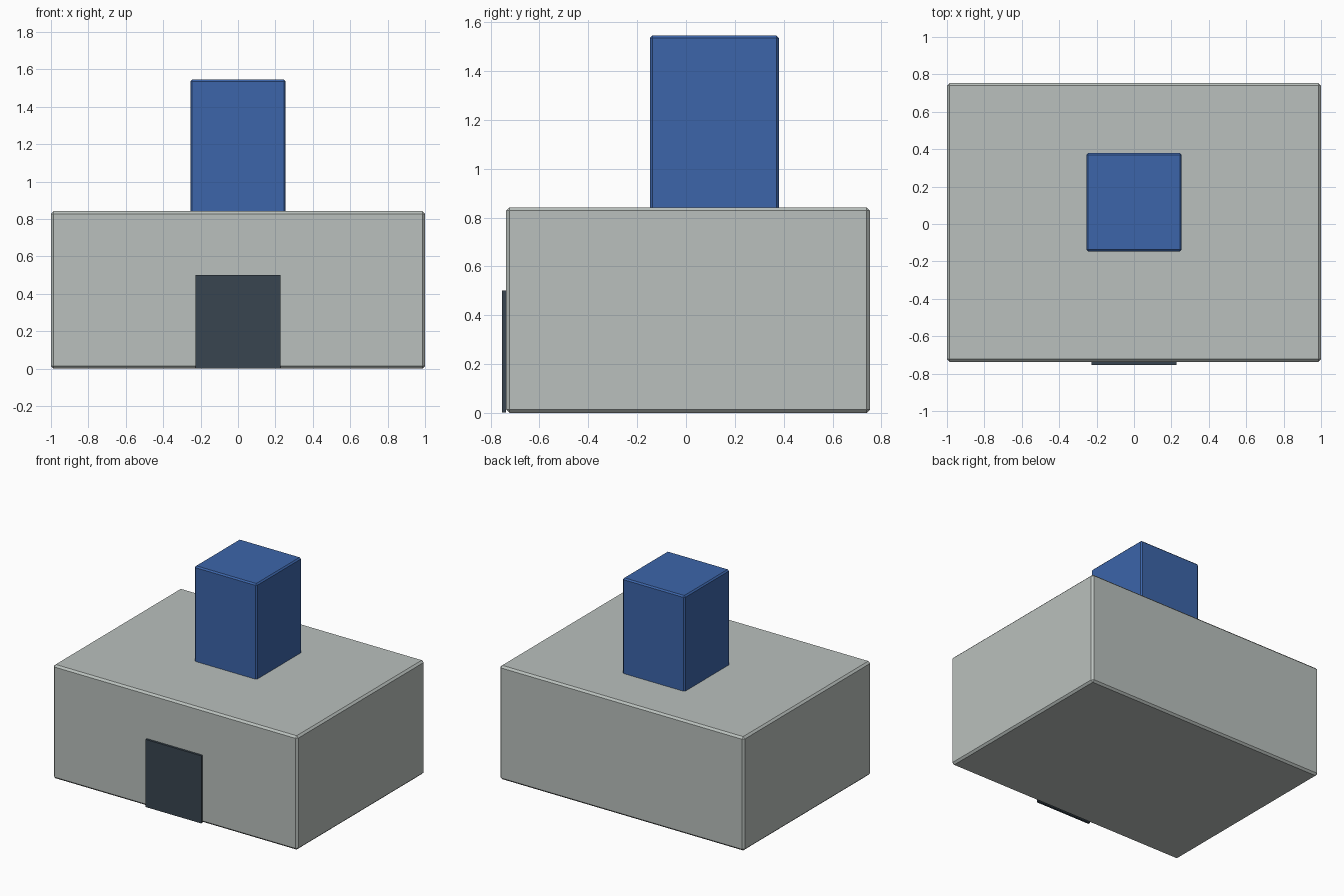
import bpy

if "Cube" in bpy.data.objects:
    bpy.data.objects.remove(bpy.data.objects["Cube"])


def material(name, rgb):
    mat = bpy.data.materials.new(name)
    mat.diffuse_color = (*rgb, 1)
    mat.use_nodes = True
    mat.node_tree.nodes["Principled BSDF"].inputs["Base Color"].default_value = mat.diffuse_color
    return mat


def box(name, lo, hi, bevel=0, mat=None):
    """Box between two corners with an optional single-segment chamfer."""
    centre = [(a + b) / 2 for a, b in zip(lo, hi)]
    bpy.ops.mesh.primitive_cube_add(size=1, location=centre)
    ob = bpy.context.object
    ob.name = name
    ob.scale = [b - a for a, b in zip(lo, hi)]
    bpy.ops.object.transform_apply(location=False, rotation=False, scale=True)
    if bevel:
        mod = ob.modifiers.new("chamfer", "BEVEL")
        mod.width = bevel
        mod.segments = 1
    if mat:
        ob.data.materials.append(mat)
    return ob


blue = material("blue", (0.045, 0.13, 0.40))
dark = material("dark_slate", (0.04, 0.06, 0.08))
pale = material("pale_grey", (0.49, 0.53, 0.51))

# Main block
box("building_body", (-1, -0.737, 0), (1, 0.754, 0.842), 0.014, pale)

# Tower, sunk slightly into the roof
box("tower", (-0.255, -0.147, 0.82), (0.255, 0.38, 1.546), 0.01, blue)

# Thin door panel on the front wall
box("door", (-0.228, -0.754, 0.002), (0.228, -0.738, 0.502), 0, dark)
